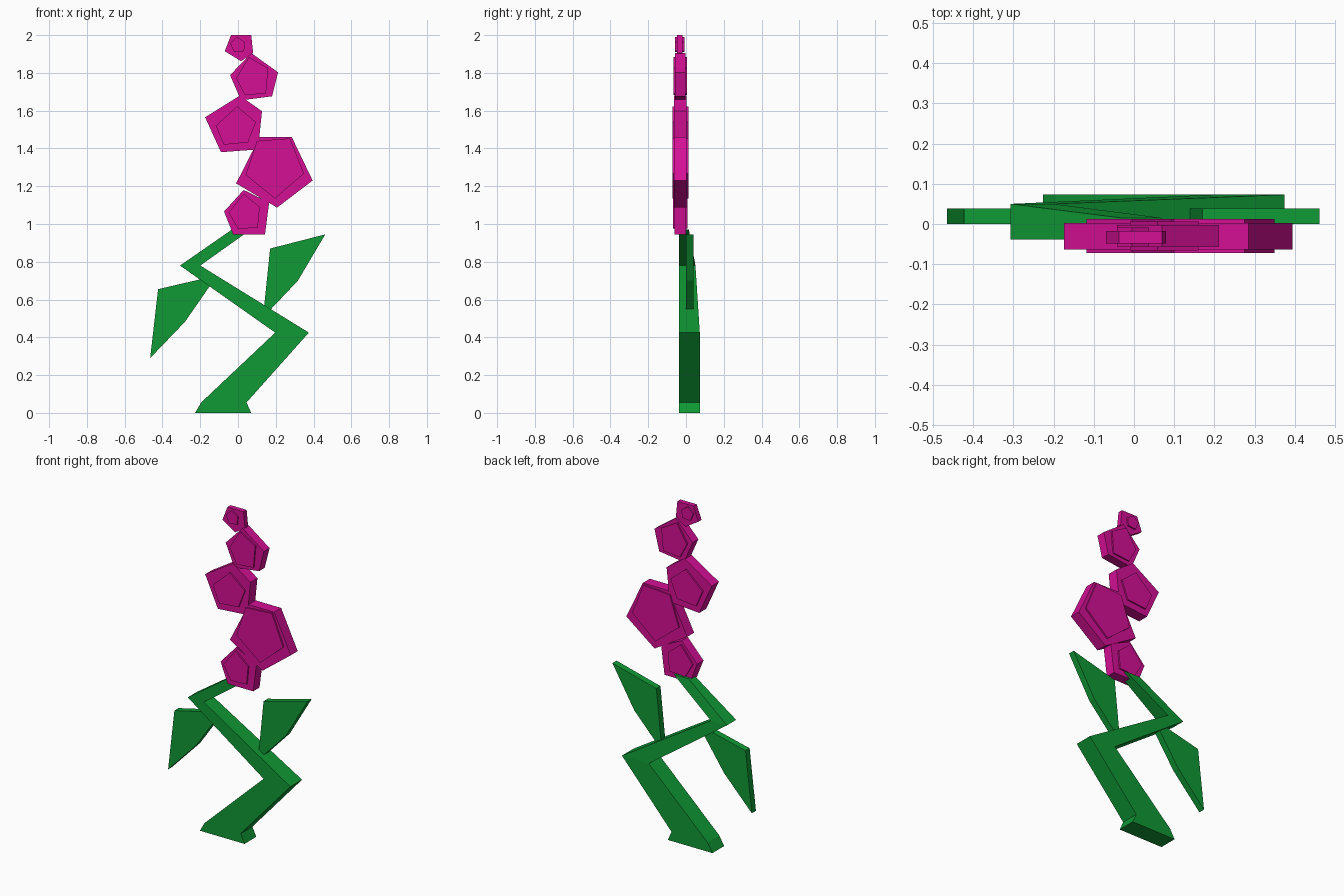
import bpy, bmesh

if "Cube" in bpy.data.objects:
    bpy.data.objects.remove(bpy.data.objects["Cube"])


def material(name, color):
    m = bpy.data.materials.new(name)
    m.diffuse_color = (*color, 1)
    m.use_nodes = True
    m.node_tree.nodes["Principled BSDF"].inputs["Base Color"].default_value = m.diffuse_color
    return m


green = material("leaf_green", (0.005, 0.32, 0.035))
magenta = material("petal_magenta", (0.66, 0.005, 0.30))


def loft(bm, rings):
    """Skin a list of equal-length point loops and cap both ends."""
    loops = [[bm.verts.new(p) for p in ring] for ring in rings]
    n = len(loops[0])
    for a, b in zip(loops, loops[1:]):
        for i in range(n):
            j = (i + 1) % n
            bm.faces.new((a[i], a[j], b[j], b[i]))
    bm.faces.new(loops[0][::-1])
    bm.faces.new(loops[-1])


def slab(bm, outline, y0, y1):
    """Extrude an x/z outline between two depths."""
    loft(bm, [[(x, y, z) for x, z in outline] for y in (y0, y1)])


def finish(bm, name, mat):
    bmesh.ops.recalc_face_normals(bm, faces=bm.faces)
    mesh = bpy.data.meshes.new(name)
    bm.to_mesh(mesh)
    bm.free()
    mesh.materials.append(mat)
    obj = bpy.data.objects.new(name, mesh)
    bpy.context.collection.objects.link(obj)


# Zigzag stem: (left x, right x, back y, z) sections, flat front
bm = bmesh.new()
sections = [(-0.227, 0.07, 0.073, 0), (-0.195, 0.045, 0.073, 0.055),
            (0.197, 0.375, 0.073, 0.425), (-0.307, -0.20, 0.05, 0.78),
            (-0.03, 0.07, 0.015, 0.972)]
loft(bm, [[(l, -0.038, z), (r, -0.038, z), (r, b, z), (l, b, z)]
          for l, r, b, z in sections])
finish(bm, "stem", green)

# Two flat angular leaves
leaves = {
    "right_leaf": [(0.17, 0.87), (0.462, 0.945), (0.317, 0.70), (0.175, 0.55), (0.137, 0.55)],
    "left_leaf": [(-0.423, 0.655), (-0.465, 0.29), (-0.28, 0.483), (-0.14, 0.685), (-0.165, 0.715)],
}
for name, outline in leaves.items():
    bm = bmesh.new()
    slab(bm, outline, 0.0, 0.039)
    finish(bm, name, green)


# Pentagonal blossoms: a slab with a smaller raised pentagon on front and back
def blossom(name, half, outer, inner, mid=-0.03):
    bm = bmesh.new()
    slab(bm, outer, mid - half, mid + half)
    slab(bm, inner, mid - half - 0.009, mid + half + 0.009)
    finish(bm, name, magenta)


blossom("blossom_1", 0.030,
        [(.03, 1.18), (.165, 1.115), (.143, .945), (-.026, .945), (-.074, 1.066)],
        [(.03, 1.16), (.115, 1.09), (.105, .98), (0, .975), (-.05, 1.06)])
blossom("blossom_2", 0.033,
        [(.115, 1.46), (.285, 1.46), (.395, 1.23), (.207, 1.087), (-.01, 1.215)],
        [(.10, 1.44), (.275, 1.453), (.35, 1.268), (.196, 1.135), (.04, 1.26)])
blossom("blossom_3", 0.033,
        [(.01, 1.68), (.127, 1.597), (.106, 1.395), (-.09, 1.38), (-.174, 1.565)],
        [(-.005, 1.623), (.095, 1.54), (.053, 1.432), (-.075, 1.42), (-.118, 1.52)])
blossom("blossom_4", 0.027,
        [(.07, 1.905), (.212, 1.803), (.18, 1.676), (.016, 1.655), (-.042, 1.788)],
        [(.058, 1.883), (.16, 1.825), (.148, 1.692), (.037, 1.682), (-.01, 1.772)])
blossom("blossom_5", 0.015,
        [(-.037, 2), (.07, 2), (.08, 1.905), (.016, 1.862), (-.07, 1.915)],
        [(-.005, 1.99), (.037, 1.963), (.032, 1.915), (-.02, 1.91), (-.042, 1.957)],
        mid=-0.033)
